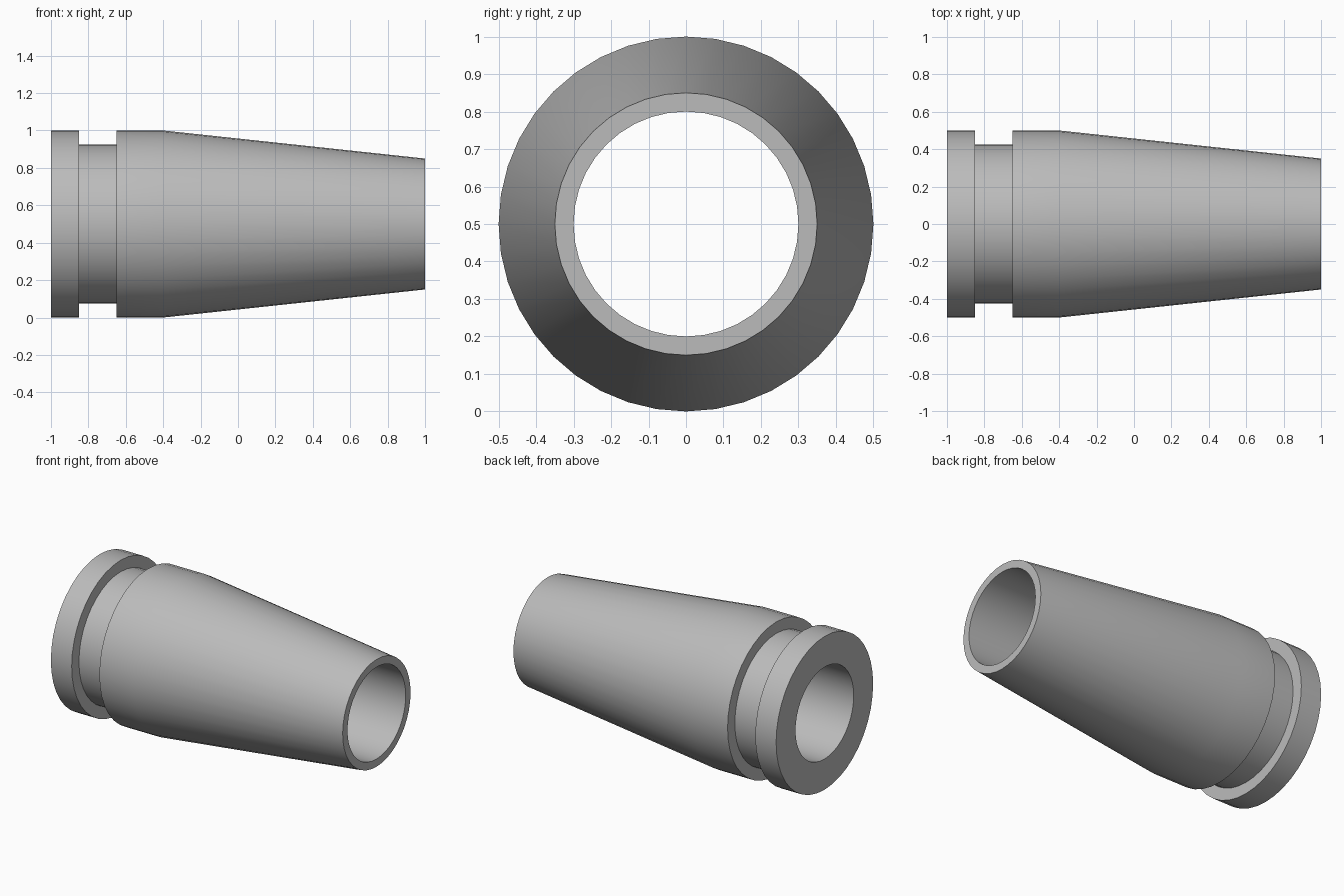
import bpy
import bmesh
from math import pi, sin, cos, radians

SIDES = 40

cube = bpy.data.objects.get("Cube")
if cube:
    bpy.data.objects.remove(cube, do_unlink=True)

grey = bpy.data.materials.new("plain grey")
grey.use_nodes = True
colour = (0.5, 0.5, 0.5, 1)
grey.diffuse_color = colour
grey.node_tree.nodes["Principled BSDF"].inputs["Base Color"].default_value = colour


def lathe_x(name, profile, centre_z):
    """Sweep a closed (x, radius) profile around the lengthwise axis."""
    bm = bmesh.new()
    rings = []
    for x, r in profile:
        ring = []
        for i in range(SIDES):
            a = 2 * pi * i / SIDES
            ring.append(bm.verts.new((x, r * cos(a), centre_z + r * sin(a))))
        rings.append(ring)
    for k, ring in enumerate(rings):
        after = rings[(k + 1) % len(rings)]
        for i in range(SIDES):
            j = (i + 1) % SIDES
            bm.faces.new((ring[i], ring[j], after[j], after[i]))
    bmesh.ops.recalc_face_normals(bm, faces=bm.faces)
    mesh = bpy.data.meshes.new(name)
    bm.to_mesh(mesh)
    bm.free()
    mesh.materials.append(grey)
    obj = bpy.data.objects.new(name, mesh)
    bpy.context.collection.objects.link(obj)
    bpy.ops.object.select_all(action='DESELECT')
    obj.select_set(True)
    bpy.context.view_layer.objects.active = obj
    bpy.ops.object.shade_smooth_by_angle(angle=radians(30))
    return obj


# Rim, groove, short straight body, long taper and straight bore
lathe_x("tapered_sleeve", [
    (-1, 0.3), (-1, 0.5), (-0.85, 0.5),
    (-0.85, 0.425), (-0.65, 0.425),
    (-0.65, 0.5), (-0.4, 0.5),
    (1, 0.35), (1, 0.3),
], 0.5)
